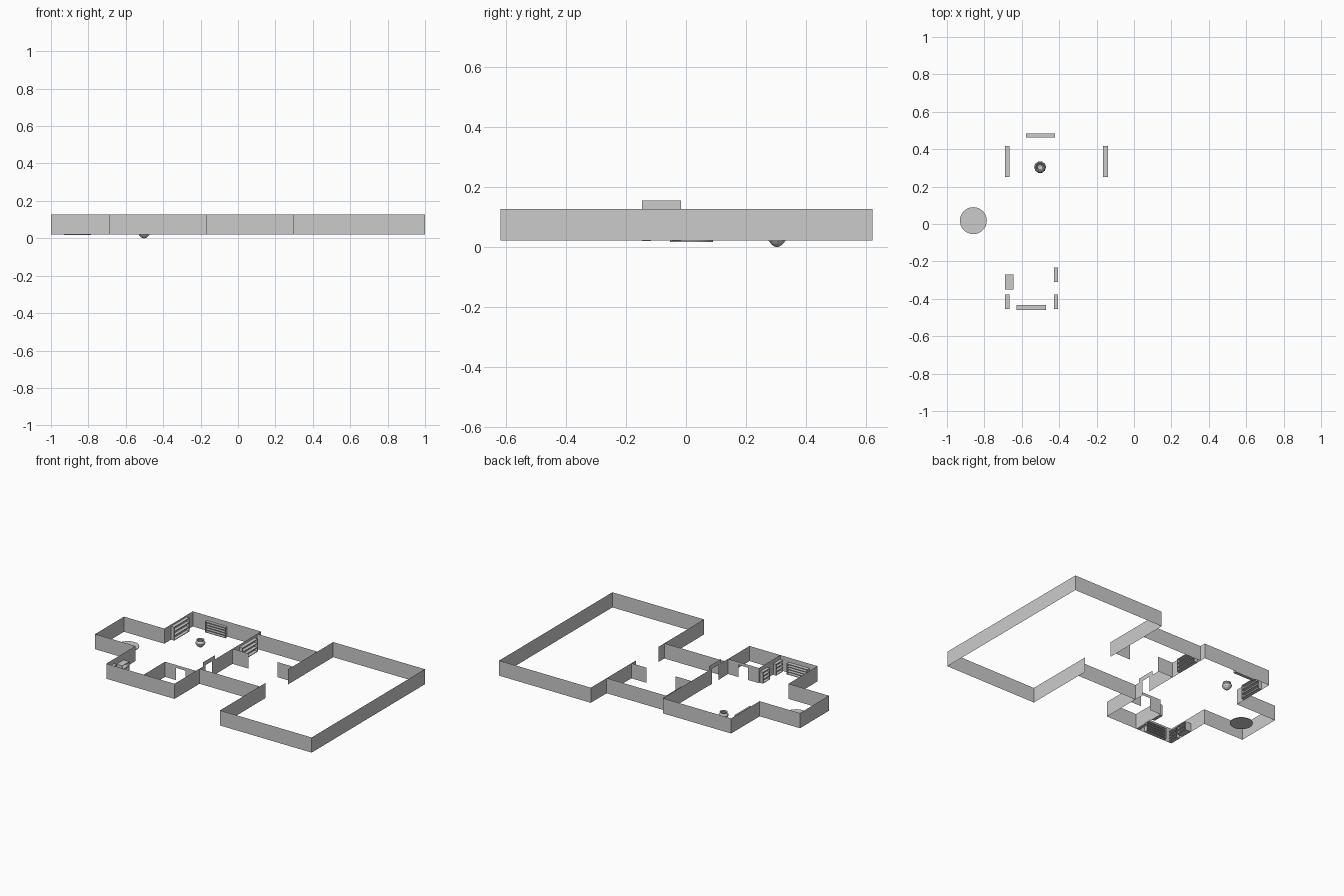
import bpy, bmesh, math

if "Cube" in bpy.data.objects:
    bpy.data.objects.remove(bpy.data.objects["Cube"])

Z0, Z1 = 0.021, 0.126   # wall bottom and top
DX = -0.166             # dividing wall between main room and hall


def make(name, bm):
    me = bpy.data.meshes.new(name)
    bm.to_mesh(me)
    bm.free()
    ob = bpy.data.objects.new(name, me)
    bpy.context.collection.objects.link(ob)
    return ob


def sheet(bm, a, b, z0, z1):
    """Upright paper-thin panel from plan point a to plan point b."""
    pts = [(*a, z0), (*b, z0), (*b, z1), (*a, z1)]
    bm.faces.new([bm.verts.new(p) for p in pts])


def walls(name, *paths):
    bm = bmesh.new()
    for path in paths:
        for a, b in zip(path, path[1:]):
            sheet(bm, a, b, Z0, Z1)
    bmesh.ops.remove_doubles(bm, verts=bm.verts, dist=1e-5)
    return make(name, bm)


def box(bm, x0, x1, y0, y1, z0, z1):
    vs = bmesh.ops.create_cube(bm, size=1)["verts"]
    for v in vs:
        v.co = ((x0 + x1) / 2 + v.co.x * (x1 - x0),
                (y0 + y1) / 2 + v.co.y * (y1 - y0),
                (z0 + z1) / 2 + v.co.z * (z1 - z0))


def bookcase(name, x0, x1, y0, y1, top, boards, back):
    """Open shelf unit; back is the side against the wall: -x, +x, -y or +y."""
    t = 0.004
    bm = bmesh.new()
    along_y = back[1] == "x"
    for i in range(boards):
        z = Z0 + (top - Z0 - t) * i / (boards - 1)
        box(bm, x0, x1, y0, y1, z, z + t)
    if along_y:
        box(bm, x0, x1, y0, y0 + t, Z0, top)
        box(bm, x0, x1, y1 - t, y1, Z0, top)
        bx = x0 if back[0] == "-" else x1 - t / 2
        box(bm, bx, bx + t / 2, y0, y1, Z0, top)
    else:
        box(bm, x0, x0 + t, y0, y1, Z0, top)
        box(bm, x1 - t, x1, y0, y1, Z0, top)
        by = y0 if back[0] == "-" else y1 - t / 2
        box(bm, x0, x1, by, by + t / 2, Z0, top)
    return make(name, bm)


# Main room with side alcove
walls("main_room_walls",
      [(DX, 0.49), (-0.69, 0.49), (-0.69, 0.177), (-1, 0.177), (-1, -0.14),
       (-0.69, -0.14), (-0.69, -0.46), (DX, -0.46), (DX, -0.147)],
      [(DX, -0.017), (DX, 0.49)])

# Closet walls and doorway lintel
walls("closet_walls",
      [(-0.403, -0.46), (-0.403, -0.225), (-0.32, -0.225)],
      [(-0.245, -0.225), (DX, -0.225)])
bm = bmesh.new()
sheet(bm, (-0.32, -0.225), (-0.245, -0.225), 0.106, Z1)
make("closet_lintel", bm)

# Hall between the rooms, with two stub walls
walls("hall_walls",
      [(DX, 0.448), (0.296, 0.448)], [(DX, -0.185), (0.296, -0.185)],
      [(DX, 0.177), (-0.045, 0.177)], [(0.18, 0.177), (0.296, 0.177)])

# Large room, open toward the hall
walls("large_room_walls",
      [(0.296, 0.125), (0.296, 0.622), (1, 0.622), (1, -0.62),
       (0.296, -0.62), (0.296, -0.122)])

# Tall door frame in the dividing wall
bm = bmesh.new()
sheet(bm, (DX, -0.147), (DX, -0.117), 0.019, 0.155)
sheet(bm, (DX, -0.047), (DX, -0.017), 0.019, 0.155)
sheet(bm, (DX, -0.117), (DX, -0.047), 0.125, 0.155)
make("door_frame", bm)

# Shelf units along the walls
units = [
    ("left_shelf", -0.689, -0.665, 0.25, 0.418, 0.115, 4, "-x"),
    ("back_shelf", -0.578, -0.422, 0.463, 0.484, 0.095, 5, "+y"),
    ("hall_shelf", -0.165, -0.14, 0.25, 0.418, 0.11, 4, "-x"),
    ("desk_cabinet", -0.689, -0.645, -0.35, -0.27, 0.08, 3, "-x"),
    ("corner_shelf", -0.689, -0.665, -0.455, -0.378, 0.095, 4, "-x"),
    ("front_shelf", -0.628, -0.47, -0.459, -0.433, 0.095, 5, "-y"),
    ("closet_shelf_1", -0.428, -0.406, -0.455, -0.378, 0.1, 4, "+x"),
    ("closet_shelf_2", -0.428, -0.406, -0.31, -0.233, 0.1, 4, "+x"),
]
for u in units:
    bookcase(*u)

# Round rug in the alcove
bm = bmesh.new()
bmesh.ops.create_cone(bm, cap_ends=True, segments=32, radius1=0.072,
                      radius2=0.072, depth=0.004)
make("round_rug", bm).location = (-0.859, 0.018, 0.019)

# Ten-sided pot, turned from a profile
profile = [(0, 0), (0.009, 0.001), (0.02, 0.009), (0.029, 0.02), (0.032, 0.03),
           (0.028, 0.04), (0.021, 0.046), (0.026, 0.051), (0.021, 0.051),
           (0.018, 0.045), (0.024, 0.03), (0.014, 0.012), (0, 0.008)]
bm = bmesh.new()
vs = [bm.verts.new((r, 0, z)) for r, z in profile]
es = [bm.edges.new(p) for p in zip(vs, vs[1:])]
bmesh.ops.spin(bm, geom=vs + es, cent=(0, 0, 0), axis=(0, 0, 1),
               angle=math.tau, steps=10)
bmesh.ops.remove_doubles(bm, verts=bm.verts, dist=1e-5)
bmesh.ops.recalc_face_normals(bm, faces=bm.faces)
make("pot", bm).location = (-0.502, 0.304, 0)
